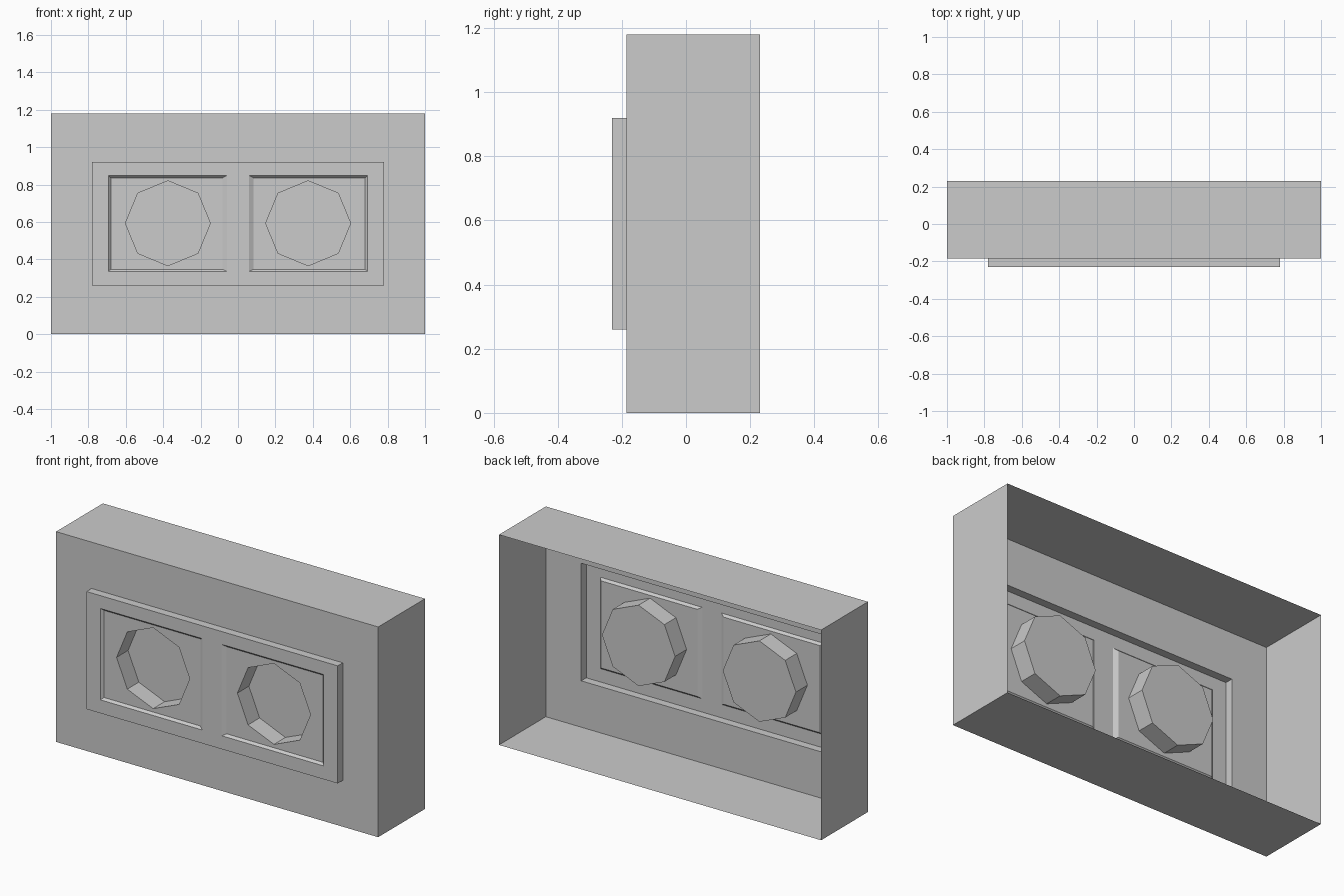
import bpy, bmesh
from math import sin, cos, radians

if "Cube" in bpy.data.objects:
    bpy.data.objects.remove(bpy.data.objects["Cube"])


def rect(x0, x1, z0, z1, y, mid=None):
    """Eight points counter-clockwise seen from the front: corners and edge middles."""
    xm = (x0 + x1) / 2 if mid is None else mid
    zm = (z0 + z1) / 2
    return [(x0, y, z0), (xm, y, z0), (x1, y, z0), (x1, y, zm),
            (x1, y, z1), (xm, y, z1), (x0, y, z1), (x0, y, zm)]


def octagon(cx, cz, r, y):
    return [(cx + r * cos(radians(225 + 45 * i)), y,
             cz + r * sin(radians(225 + 45 * i))) for i in range(8)]


def shell(name, loops, cap=False):
    """Open sheet joining successive loops, optionally closed at the last one."""
    bm = bmesh.new()
    rings = [[bm.verts.new(p) for p in loop] for loop in loops]
    for a, b in zip(rings, rings[1:]):
        for i in range(8):
            j = (i + 1) % 8
            bm.faces.new((a[i], a[j], b[j], b[i]))
    if cap:
        bm.faces.new(rings[-1])
    mesh = bpy.data.meshes.new(name)
    bm.to_mesh(mesh)
    bm.free()
    ob = bpy.data.objects.new(name, mesh)
    bpy.context.collection.objects.link(ob)
    bpy.ops.object.select_all(action='DESELECT')
    ob.select_set(True)
    bpy.context.view_layer.objects.active = ob
    bpy.ops.object.shade_smooth_by_angle(angle=radians(30))
    return ob


BACK, FACE, PLATE = 0.23, -0.185, -0.23

# outer housing, open at the back, with the raised plate's rim
shell("housing", [
    rect(-1, 1, 0, 1.18, BACK),
    rect(-1, 1, 0, 1.18, FACE),
    rect(-0.78, 0.78, 0.26, 0.92, FACE),
    rect(-0.78, 0.78, 0.26, 0.92, PLATE),
])

# plate half with shallow recess and octagonal socket well, mirrored
CX, CZ = -0.375, 0.593
plate = shell("socket_plate", [
    rect(-0.78, 0, 0.26, 0.92, PLATE, CX),
    rect(-0.693, -0.06, 0.335, 0.848, PLATE, CX),
    rect(-0.68, -0.082, 0.347, 0.836, PLATE + 0.013, CX),
    octagon(CX, CZ, 0.227, PLATE + 0.013),
    octagon(CX, CZ, 0.227, PLATE + 0.115),
], cap=True)
plate.modifiers.new("mirror", 'MIRROR')
